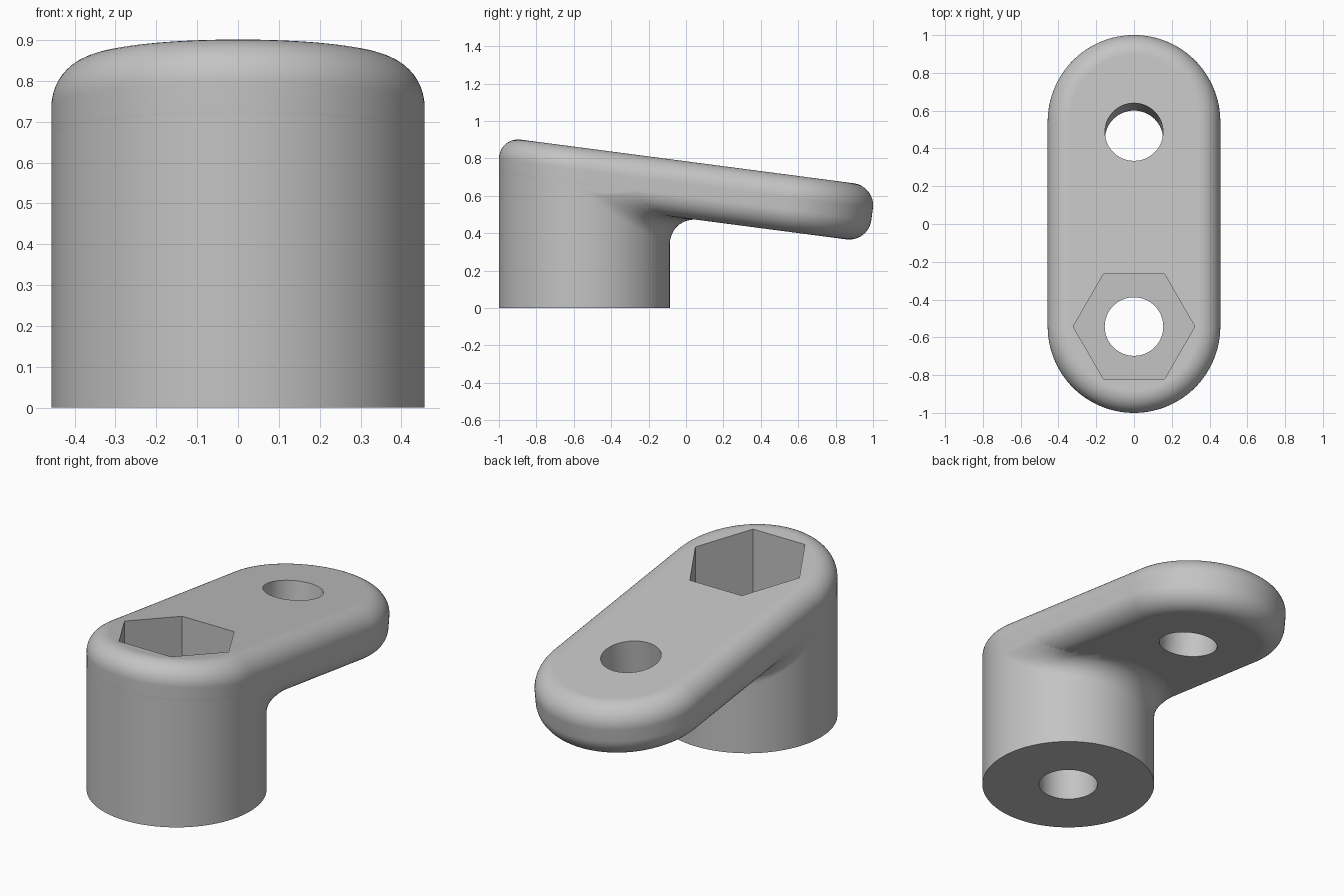
import bpy, bmesh, math

if "Cube" in bpy.data.objects:
    bpy.data.objects.remove(bpy.data.objects["Cube"])

R = 0.457                      # radius of hub and arm ends
FRONT, REAR = -0.543, 0.538    # centres of the two rounded ends
SLOPE = 0.131
TILT = math.atan(SLOPE)
HALF = 0.1525 * math.cos(TILT)  # half the arm thickness
EDGE = 0.118                   # rounding of the arm edges
FILLET = 0.15                  # blend between hub and arm
SEG = 128

grey = bpy.data.materials.new("plain_grey")
grey.use_nodes = True
colour = (0.55, 0.55, 0.55, 1)
grey.diffuse_color = colour
grey.node_tree.nodes["Principled BSDF"].inputs["Base Color"].default_value = colour


def mid_z(y):
    return 0.6322 - SLOPE * y


def loft(name, rings):
    """Skin closed rings of equal length and cap both ends."""
    bm = bmesh.new()
    loops = [[bm.verts.new(p) for p in ring] for ring in rings]
    n = len(loops[0])
    for a, b in zip(loops, loops[1:]):
        for i in range(n):
            j = (i + 1) % n
            bm.faces.new((a[i], a[j], b[j], b[i]))
    bm.faces.new(loops[0][::-1])
    bm.faces.new(loops[-1])
    bmesh.ops.recalc_face_normals(bm, faces=bm.faces[:])
    mesh = bpy.data.meshes.new(name)
    bm.to_mesh(mesh)
    bm.free()
    mesh.materials.append(grey)
    obj = bpy.data.objects.new(name, mesh)
    bpy.context.collection.objects.link(obj)
    return obj


def arm_ring(inset, h):
    """Rounded-end outline at height h from the sloping middle plane."""
    ring, half = [], SEG // 2
    for centre, start in ((REAR, 0), (FRONT, math.pi)):
        for i in range(half + 1):
            a = start + math.pi * i / half
            y = centre + (R - inset) * math.sin(a)
            if centre == REAR:     # rear end stands square to the slope
                y += h * math.sin(TILT)
            ring.append(((R - inset) * math.cos(a), y, mid_z(y) + h / math.cos(TILT)))
    return ring


def arm_distance(x, y, z):
    h = (z - mid_z(y)) * math.cos(TILT)
    q = math.hypot(x, y - min(max(y, FRONT), REAR)) - R + EDGE
    w = abs(h) - HALF + EDGE
    return math.hypot(max(q, 0), max(w, 0)) + min(max(q, w), 0) - EDGE


def hub_radius(a, z):
    """Radius of the hub wall, flared into the underside of the arm."""
    blend = FILLET * max(math.sin(a), 0)
    base = R - 0.0005
    if blend < 0.002:
        return base
    lo, hi = base, base + blend
    for _ in range(20):
        rho = (lo + hi) / 2
        gap = arm_distance(rho * math.cos(a), FRONT + rho * math.sin(a), z)
        inside = math.hypot(max(blend - rho + base, 0), max(blend - gap, 0)) > blend
        lo, hi = (rho, hi) if inside else (lo, rho)
    return min(lo, base / max(abs(math.cos(a)), 0.01))


def hub_ring(s, scale=1):
    ring = []
    for i in range(SEG):
        a = 2 * math.pi * i / SEG
        z = s * mid_z(FRONT + R * math.sin(a))
        rho = hub_radius(a, z)
        if scale < 1:
            rho = R * scale
            z = mid_z(FRONT + rho * math.sin(a))
        ring.append((rho * math.cos(a), FRONT + rho * math.sin(a), z))
    return ring


def cutter(name, sides, radius, y, z0, z1, tilt=0):
    rings = []
    for z in (z0, z1):
        rings.append([])
        for i in range(sides):
            a = 2 * math.pi * i / sides
            u, v = radius * math.cos(a), radius * math.sin(a)
            rings[-1].append((u, y + v * math.cos(tilt) + z * math.sin(tilt),
                              z * math.cos(tilt) - v * math.sin(tilt)))
    obj = loft(name, rings)
    obj.hide_render = True
    return obj


def combine(target, tool, operation):
    mod = target.modifiers.new(tool.name, "BOOLEAN")
    mod.object, mod.operation, mod.solver = tool, operation, "EXACT"
    bpy.ops.object.modifier_apply(modifier=mod.name)
    bpy.data.objects.remove(tool)


# Sloping arm with rounded edges
steps = 12
lower = []
for k in range(steps + 1):
    t = math.pi / 2 * k / steps
    lower.append((EDGE * (1 - math.sin(t)), -HALF + EDGE * (1 - math.cos(t))))
profile = lower + [(inset, -h) for inset, h in reversed(lower)]
arm = loft("lever_arm", [arm_ring(inset, h) for inset, h in profile])

# Upright hub
rows = 80
levels = [0] + [0.35 + 0.65 * k / rows for k in range(rows + 1)]
hub = loft("hub", [hub_ring(s) for s in levels] + [hub_ring(1, 0.5)])

bpy.ops.object.select_all(action="DESELECT")
bpy.context.view_layer.objects.active = arm
arm.select_set(True)
combine(arm, hub, "UNION")

# Bolt hole, hexagonal pocket and the hole square to the arm
combine(arm, cutter("bolt_hole", 64, 0.155, FRONT, -0.2, 1.2), "DIFFERENCE")
combine(arm, cutter("hex_pocket", 6, 0.322, FRONT, 0.3, 1.2), "DIFFERENCE")
top_z = mid_z(0.487) + 0.1525
arm_hole = cutter("arm_hole", 64, 0.154, 0.487 - top_z * math.tan(TILT), 0.3, 1.2, TILT)
combine(arm, arm_hole, "DIFFERENCE")

# Smooth shading with crisp edges
bpy.ops.object.shade_smooth_by_angle(angle=math.radians(32))
weighted = arm.modifiers.new("weighted_normals", "WEIGHTED_NORMAL")
weighted.keep_sharp = True
